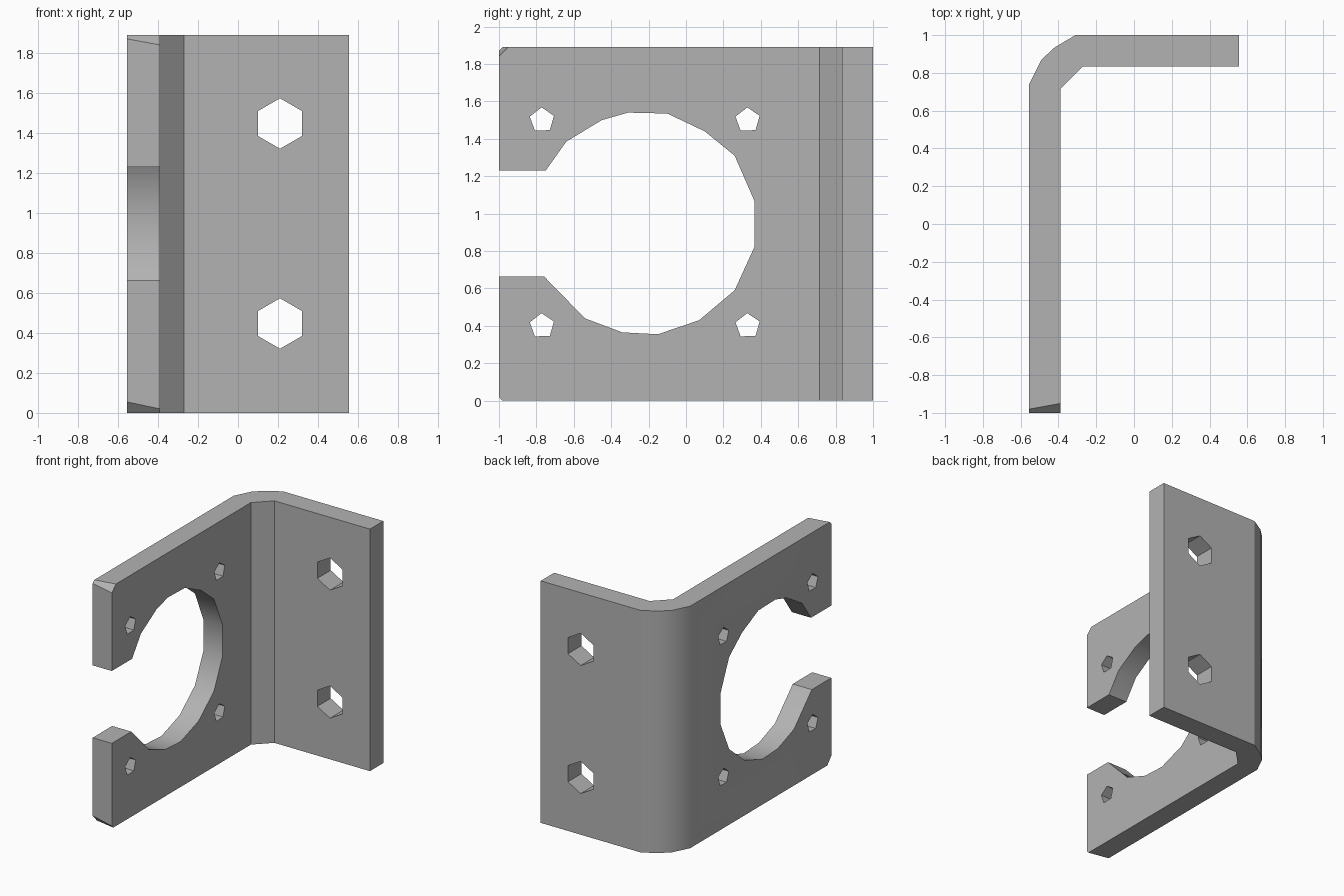
import bpy, bmesh, math
from mathutils import Vector, geometry

cube = bpy.data.objects.get("Cube")
if cube:
    bpy.data.objects.remove(cube, do_unlink=True)

HEIGHT = 1.89

steel = bpy.data.materials.new("plain grey metal")
steel.use_nodes = True
GREY = (0.45, 0.45, 0.45, 1)
steel.diffuse_color = GREY
steel.node_tree.nodes["Principled BSDF"].inputs["Base Color"].default_value = GREY


def prism(name, points, direction):
    """Extrude a closed outline of 3D points along a direction."""
    bm = bmesh.new()
    face = bm.faces.new([bm.verts.new(p) for p in points])
    extruded = bmesh.ops.extrude_face_region(bm, geom=[face])["geom"]
    top = [v for v in extruded if isinstance(v, bmesh.types.BMVert)]
    bmesh.ops.translate(bm, verts=top, vec=direction)
    bmesh.ops.recalc_face_normals(bm, faces=bm.faces)
    mesh = bpy.data.meshes.new(name)
    bm.to_mesh(mesh)
    bm.free()
    obj = bpy.data.objects.new(name, mesh)
    bpy.context.collection.objects.link(obj)
    mesh.materials.append(steel)
    return obj


def ring(cx, cz, radius, sides, start):
    angles = [start + math.tau * i / sides for i in range(sides)]
    return [(cx + radius * math.cos(a), cz + radius * math.sin(a)) for a in angles]


def cut(target, cutter):
    cutter.hide_render = True
    mod = target.modifiers.new(cutter.name, "BOOLEAN")
    mod.operation = "DIFFERENCE"
    mod.solver = "EXACT"
    mod.object = cutter
    bpy.context.view_layer.objects.active = target
    bpy.ops.object.modifier_apply(modifier=mod.name)
    bpy.data.objects.remove(cutter, do_unlink=True)


# Bent plate: outer bend, then inner bend
outline = [(-0.555, -1), (-0.555, 0.74), (-0.49, 0.87), (-0.42, 0.935),
           (-0.31, 1), (0.555, 1), (0.555, 0.835), (-0.27, 0.835),
           (-0.39, 0.715), (-0.39, -1)]
bracket = prism("angle_bracket", [(x, y, 0) for x, y in outline], (0, 0, HEIGHT))

# Slanted trims on the two free corners of the side plate
corners = [
    [(-0.39, -1, 1.84), (-0.39, -0.95, HEIGHT), (-0.555, -1, 1.87)],
    [(-0.555, -1, 0.055), (-0.555, -0.95, 0), (-0.39, -1, 0.02)],
]
bm = bmesh.new()
bm.from_mesh(bracket.data)
for trio in corners:
    a, b, c = map(Vector, trio)
    normal = geometry.normal(a, b, c)
    if normal.y > 0:
        normal.negate()
    bmesh.ops.bisect_plane(bm, geom=bm.verts[:] + bm.edges[:] + bm.faces[:],
                           plane_co=a, plane_no=normal, clear_outer=True)
    bmesh.ops.holes_fill(bm, edges=[e for e in bm.edges if e.is_boundary], sides=0)
bmesh.ops.recalc_face_normals(bm, faces=bm.faces)
bm.to_mesh(bracket.data)
bm.free()

# Large round opening with a slot to the front edge
opening = [(-1.1, 1.23), (-0.75, 1.23), (-0.64, 1.385), (-0.45, 1.5),
           (-0.31, 1.54), (-0.1, 1.535), (0.1, 1.44), (0.26, 1.31),
           (0.365, 1.07), (0.365, 0.82), (0.26, 0.59), (0.07, 0.43),
           (-0.15, 0.355), (-0.34, 0.365), (-0.54, 0.44), (-0.76, 0.665),
           (-1.1, 0.665)]
cut(bracket, prism("opening_cutter", [(-0.7, y, z) for y, z in opening], (0.5, 0, 0)))

# Four small screw holes around the opening
for y in (-0.77, 0.33):
    for z in (0.4, 1.5):
        hole = ring(y, z, 0.068, 5, math.radians(20))
        cut(bracket, prism("screw_cutter", [(-0.7, p, q) for p, q in hole], (0.5, 0, 0)))

# Two mounting holes in the back plate
for z in (0.447, 1.447):
    hole = ring(0.21, z, 0.126, 6, math.radians(90))
    cut(bracket, prism("mount_cutter", [(p, 0.7, q) for p, q in hole], (0, 0.5, 0)))

bpy.ops.object.select_all(action="DESELECT")
bracket.select_set(True)
bpy.context.view_layer.objects.active = bracket
bpy.ops.object.shade_smooth_by_angle(angle=math.radians(30))
